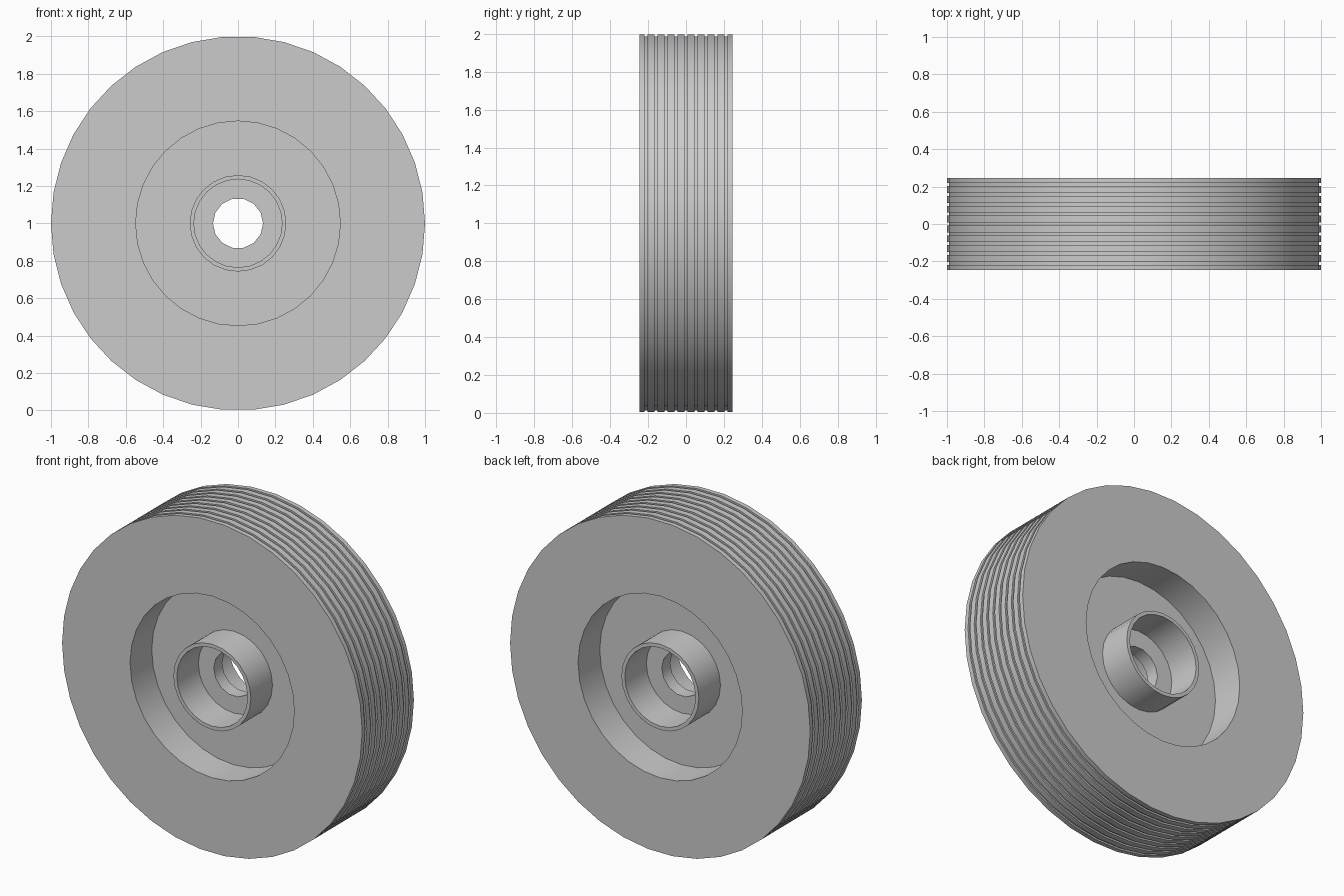
import bpy
import bmesh
from math import sin, cos, tau, radians

cube = bpy.data.objects.get("Cube")
if cube:
    bpy.data.objects.remove(cube, do_unlink=True)

# One plain grey for the whole wheel
grey = bpy.data.materials.new("plain grey")
grey.use_nodes = True
colour = (0.6, 0.6, 0.6, 1)
grey.diffuse_color = colour
grey.node_tree.nodes["Principled BSDF"].inputs["Base Color"].default_value = colour

HALF = 0.246     # half width of the wheel
WEB = 0.04       # half thickness of the central disc
HOLE, BORE, HUB, RECESS = 0.134, 0.236, 0.258, 0.547


def shell(bm, profile, sides):
    """Spin (radius, y) points about the y axis; return the two end edge loops."""
    rings = []
    for r, y in profile:
        rings.append([bm.verts.new((r * cos(tau * i / sides), y, 1 + r * sin(tau * i / sides)))
                      for i in range(sides)])
    for a, b in zip(rings, rings[1:]):
        for i in range(sides):
            j = (i + 1) % sides
            bm.faces.new((a[i], a[j], b[j], b[i]))
    return [[bm.edges.get((ring[i - 1], ring[i])) for i in range(sides)]
            for ring in (rings[0], rings[-1])]


def ring_part(name, outer, outer_sides, inner, inner_sides):
    """Solid ring with an outer and an inner wall joined by flat end faces."""
    bm = bmesh.new()
    outer_ends = shell(bm, outer, outer_sides)
    inner_ends = shell(bm, inner, inner_sides)
    for a, b in zip(outer_ends, inner_ends):
        bmesh.ops.triangle_fill(bm, use_beauty=True, edges=a + b)
    bmesh.ops.recalc_face_normals(bm, faces=bm.faces)
    mesh = bpy.data.meshes.new(name)
    bm.to_mesh(mesh)
    bm.free()
    mesh.materials.append(grey)
    obj = bpy.data.objects.new(name, mesh)
    bpy.context.collection.objects.link(obj)
    bpy.ops.object.select_all(action="DESELECT")
    obj.select_set(True)
    bpy.context.view_layer.objects.active = obj
    bpy.ops.object.shade_smooth_by_angle(angle=radians(35))


# Rim with nine square grooves around the tread
tread = [(1, -HALF)]
for k in range(-4, 5):
    left, right = k * 0.0525 - 0.008, k * 0.0525 + 0.008
    tread += [(1, left), (0.99, left), (0.99, right), (1, right)]
tread.append((1, HALF))
ring_part("rim", tread, 38, [(RECESS, -HALF), (RECESS, HALF)], 32)

# Central disc with the axle hole
ring_part("web_disc", [(RECESS + 0.01, -WEB), (RECESS + 0.01, WEB)], 32,
          [(HOLE, -WEB), (HOLE, WEB)], 14)

# Hub tubes, flush with the rim on both faces
for name, side in (("front_hub", -1), ("back_hub", 1)):
    ends = (side * WEB, side * HALF)
    ring_part(name, [(HUB, y) for y in ends], 24, [(BORE, y) for y in ends], 24)
